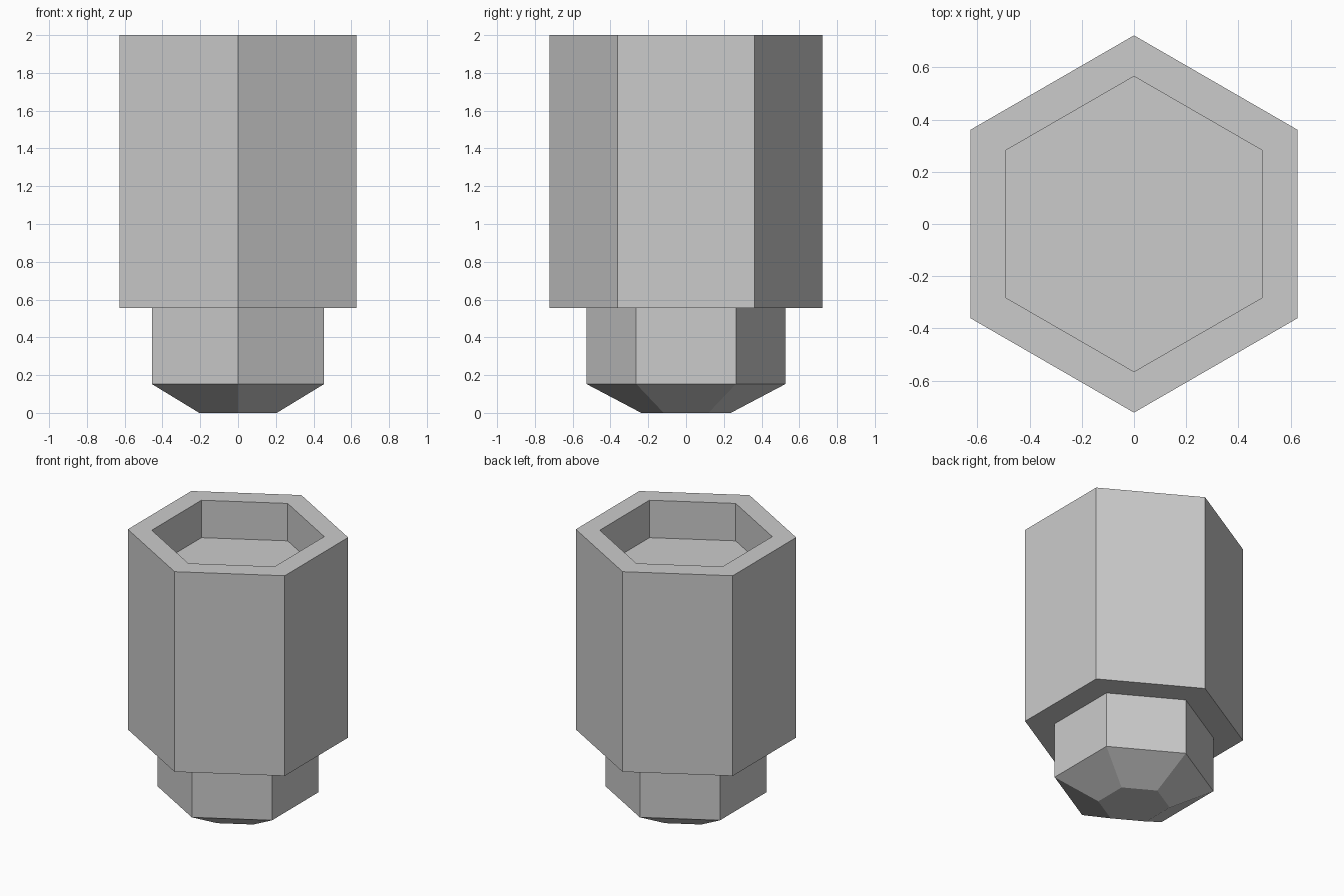
import bpy, bmesh
from math import cos, sin, pi

if "Cube" in bpy.data.objects:
    bpy.data.objects.remove(bpy.data.objects["Cube"])

SIDES = 6
# Profile (radius, height) from the foot up the outside and down into the recess
PROFILE = [(0.237, 0.0), (0.527, 0.153), (0.527, 0.556), (0.723, 0.556),
           (0.723, 2.0), (0.566, 2.0), (0.566, 1.73)]


def hex_lathe(name, profile):
    """Stack hexagonal rings along z and cap both ends."""
    bm = bmesh.new()
    rings = []
    for r, z in profile:
        angles = [pi / 2 + 2 * pi * i / SIDES for i in range(SIDES)]
        rings.append([bm.verts.new((r * cos(a), r * sin(a), z)) for a in angles])
    for low, high in zip(rings, rings[1:]):
        for i in range(SIDES):
            j = (i + 1) % SIDES
            bm.faces.new((low[i], low[j], high[j], high[i]))
    bm.faces.new(rings[0][::-1])   # flat foot
    bm.faces.new(rings[-1])        # recess floor
    bmesh.ops.recalc_face_normals(bm, faces=bm.faces[:])
    mesh = bpy.data.meshes.new(name)
    bm.to_mesh(mesh)
    bm.free()
    obj = bpy.data.objects.new(name, mesh)
    bpy.context.collection.objects.link(obj)
    return obj


# Hexagonal socket body with stepped neck and tapered foot
hex_lathe("hex_socket_body", PROFILE)
